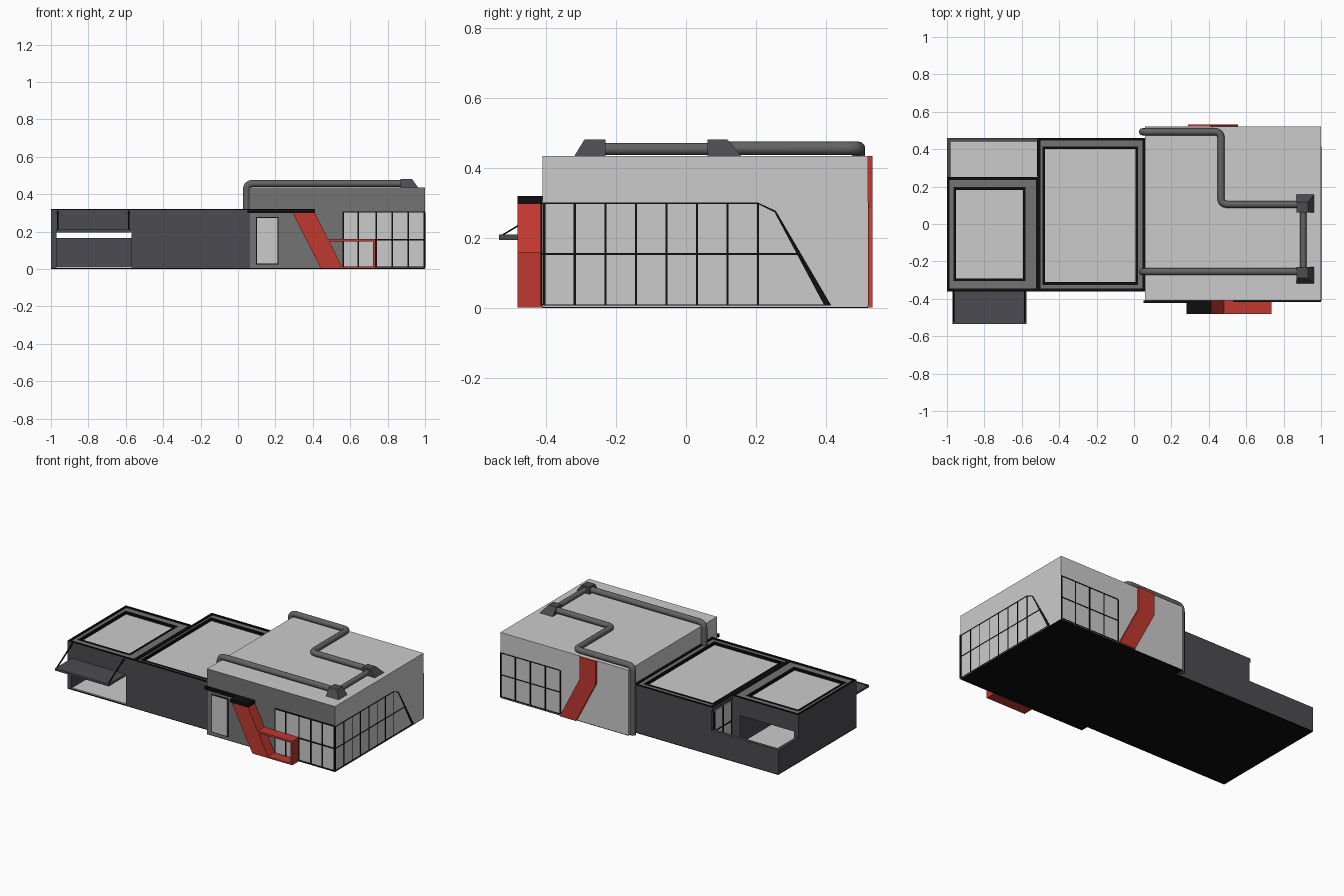
import bpy, bmesh
from mathutils import Vector

if "Cube" in bpy.data.objects:
    bpy.data.objects.remove(bpy.data.objects["Cube"])


def material(name, r, g, b):
    m = bpy.data.materials.new(name)
    m.diffuse_color = (r, g, b, 1)
    m.use_nodes = True
    m.node_tree.nodes["Principled BSDF"].inputs["Base Color"].default_value = m.diffuse_color
    return m


LIGHT = material("light grey", 0.60, 0.60, 0.60)
MID = material("mid grey", 0.175, 0.175, 0.175)
DARK = material("dark grey", 0.072, 0.070, 0.080)
BLACK = material("black", 0.004, 0.004, 0.004)
RED = material("red", 0.52, 0.04, 0.028)
PIPE = material("pipe grey", 0.125, 0.125, 0.125)


def add_object(name, bm, mat):
    bmesh.ops.recalc_face_normals(bm, faces=bm.faces)
    me = bpy.data.meshes.new(name)
    bm.to_mesh(me)
    bm.free()
    me.materials.append(mat)
    ob = bpy.data.objects.new(name, me)
    bpy.context.collection.objects.link(ob)
    return ob


def boxes(name, mat, *ranges):
    """One object from boxes given as (x0, x1, y0, y1, z0, z1)."""
    bm = bmesh.new()
    for x0, x1, y0, y1, z0, z1 in ranges:
        verts = bmesh.ops.create_cube(bm, size=1)["verts"]
        for v in verts:
            v.co = (x1 if v.co.x > 0 else x0,
                    y1 if v.co.y > 0 else y0,
                    z1 if v.co.z > 0 else z0)
    return add_object(name, bm, mat)


def ring(name, mat, x0, x1, y0, y1, t, z0, z1):
    return boxes(name, mat,
                 (x0, x1, y0, y0 + t, z0, z1), (x0, x1, y1 - t, y1, z0, z1),
                 (x0, x0 + t, y0 + t, y1 - t, z0, z1),
                 (x1 - t, x1, y0 + t, y1 - t, z0, z1))


def prism(name, mat, pts, axis, a, b):
    """Extrude an (x, z) or (y, z) profile along the y or x axis."""
    bm = bmesh.new()
    place = (lambda p: (p[0], a, p[1])) if axis == "y" else (lambda p: (a, p[0], p[1]))
    face = bm.faces.new([bm.verts.new(place(p)) for p in pts])
    out = bmesh.ops.extrude_face_region(bm, geom=[face])["geom"]
    shift = (0, b - a, 0) if axis == "y" else (b - a, 0, 0)
    bmesh.ops.translate(bm, verts=[g for g in out if isinstance(g, bmesh.types.BMVert)], vec=shift)
    return add_object(name, bm, mat)


def pipe(name, pts, radius, bend=0.035):
    """Round pipe through the points with rounded elbows."""
    pts = [Vector(p) for p in pts]
    path = [pts[0]]
    for a, p, b in zip(pts, pts[1:], pts[2:]):
        s, e = p + (a - p).normalized() * bend, p + (b - p).normalized() * bend
        for i in range(7):
            t = i / 6
            path.append(s * (1 - t) ** 2 + p * 2 * t * (1 - t) + e * t * t)
    path.append(pts[-1])
    cu = bpy.data.curves.new(name, "CURVE")
    cu.dimensions = "3D"
    cu.bevel_depth = radius
    cu.bevel_resolution = 4
    cu.use_fill_caps = True
    sp = cu.splines.new("POLY")
    sp.points.add(len(path) - 1)
    for q, co in zip(sp.points, path):
        q.co = (*co, 1)
    tmp = bpy.data.objects.new(name + "_path", cu)
    bpy.context.collection.objects.link(tmp)
    bpy.context.view_layer.update()
    me = bpy.data.meshes.new_from_object(tmp.evaluated_get(bpy.context.evaluated_depsgraph_get()))
    bpy.data.objects.remove(tmp)
    me.materials.clear()
    me.materials.append(PIPE)
    for f in me.polygons:
        f.use_smooth = len(f.vertices) == 4
    ob = bpy.data.objects.new(name, me)
    bpy.context.collection.objects.link(ob)


# Main hall: light walls, mid grey front
hall = boxes("main_hall", LIGHT, (0.06, 1, -0.41, 0.52, 0.004, 0.435))
hall.data.materials.append(MID)
for f in hall.data.polygons:
    if f.normal.y < -0.5:
        f.material_index = 1

# Black underside
boxes("base_plate", BLACK, (-1, 0.06, -0.36, 0.46, 0, 0.005), (0.06, 1, -0.41, 0.52, 0, 0.004))

# Low wing: closed block, covered passage and walled terrace
boxes("wing_block", DARK, (-0.51, 0.06, -0.36, 0.46, 0.005, 0.295))
boxes("passage_walls", DARK,
      (-1, -0.97, -0.36, 0.25, 0.005, 0.20), (-0.57, -0.51, -0.36, 0.25, 0.005, 0.20),
      (-1, -0.51, -0.36, 0.25, 0.20, 0.295))
boxes("terrace_walls", DARK, (-1, -0.51, 0.44, 0.46, 0.005, 0.165),
      (-1, -0.98, 0.25, 0.44, 0.005, 0.165))
boxes("terrace_floor", LIGHT, (-0.98, -0.51, -0.355, 0.44, 0.005, 0.012))

# Roofs of the wing: parapet, black rim, grey deck and recessed light panels
def roof(name, x0, x1, y0, y1, px0, px1, py0, py1):
    ring(name + "_parapet", DARK, x0, x1, y0, y1, 0.014, 0.295, 0.316)
    ring(name + "_rim", BLACK, x0, x1, y0, y1, 0.014, 0.316, 0.32)
    boxes(name + "_deck", MID,
          (x0 + 0.014, x1 - 0.014, y0 + 0.014, py0, 0.295, 0.313),
          (x0 + 0.014, x1 - 0.014, py1, y1 - 0.014, 0.295, 0.313),
          (x0 + 0.014, px0, py0, py1, 0.295, 0.313),
          (px1, x1 - 0.014, py0, py1, 0.295, 0.313))
    ring(name + "_panel_border", BLACK, px0, px1, py0, py1, 0.014, 0.295, 0.315)
    boxes(name + "_panel", LIGHT,
          (px0 + 0.014, px1 - 0.014, py0 + 0.014, py1 - 0.014, 0.295, 0.30))


roof("small_roof", -1, -0.51, -0.36, 0.25, -0.965, -0.58, -0.305, 0.197)
roof("large_roof", -0.515, 0.06, -0.36, 0.46, -0.49, 0.022, -0.325, 0.415)

# Terrace window on the wing's inner wall
boxes("terrace_window", LIGHT, (-0.516, -0.51, 0.26, 0.44, 0.012, 0.285))
boxes("terrace_window_bars", BLACK,
      *[(-0.519, -0.51, y - 0.005, y + 0.005, 0.012, 0.285) for y in (0.262, 0.35, 0.437)],
      (-0.519, -0.51, 0.26, 0.44, 0.15, 0.157))

# Awning with tie bars
boxes("awning", DARK, (-0.97, -0.575, -0.535, -0.36, 0.195, 0.21))
for side, x in (("left", -0.965), ("right", -0.585)):
    prism("awning_tie_" + side, BLACK,
          [(-0.53, 0.208), (-0.522, 0.208), (-0.36, 0.304), (-0.36, 0.311)], "x", x - 0.004, x + 0.004)

# Front door and front window
boxes("door_frame", BLACK, (0.097, 0.217, -0.414, -0.41, 0.025, 0.277))
boxes("door_pane", LIGHT, (0.102, 0.212, -0.416, -0.41, 0.03, 0.272))
boxes("front_window", LIGHT, (0.56, 0.999, -0.413, -0.41, 0.01, 0.305))
boxes("front_window_bars", BLACK,
      *[(x - 0.004, x + 0.004, -0.416, -0.41, 0.01, 0.305)
        for x in (0.562, 0.642, 0.738, 0.824, 0.91, 0.997)],
      (0.53, 1, -0.416, -0.41, 0.153, 0.161),
      (0.56, 1, -0.416, -0.41, 0.301, 0.307), (0.56, 1, -0.416, -0.41, 0.007, 0.012))

# Side window bars with slanted end
boxes("side_window_bars", BLACK,
      *[(1 - 0.004, 1.002, y - 0.003, y + 0.003, 0.01, 0.30)
        for y in [-0.405 + 0.0872 * i for i in range(8)]],
      (0.996, 1.002, -0.41, 0.325, 0.152, 0.157),
      (0.996, 1.002, -0.41, 0.207, 0.297, 0.302), (0.996, 1.002, -0.41, 0.41, 0.007, 0.011))
prism("side_window_slant", BLACK,
      [(0.205, 0.302), (0.257, 0.278), (0.415, 0.008), (0.395, 0.008), (0.253, 0.274), (0.205, 0.298)],
      "x", 0.996, 1.002)

# Back window bars
boxes("back_window_bars", BLACK,
      *[(x - 0.004, x + 0.004, 0.516, 0.522, 0.01, 0.30) for x in (0.56, 0.67, 0.78, 0.89, 0.996)],
      *[(0.56, 1, 0.516, 0.522, z - 0.003, z + 0.003) for z in (0.01, 0.155, 0.30)])

# Black canopy, red slanted fin and red entrance frame
boxes("canopy", BLACK, (0.05, 0.28, -0.422, -0.41, 0.298, 0.32), (0.28, 0.412, -0.482, -0.41, 0.298, 0.32))
prism("front_fin", RED, [(0.293, 0.298), (0.412, 0.298), (0.562, 0.002), (0.443, 0.002)],
      "y", -0.482, -0.41)
boxes("entrance_frame", RED, (0.482, 0.736, -0.482, -0.41, 0.148, 0.161),
      (0.723, 0.736, -0.482, -0.41, 0.012, 0.148), (0.55, 0.736, -0.482, -0.41, 0.002, 0.012))
prism("back_fin", RED,
      [(0.29, 0.435), (0.41, 0.435), (0.41, 0.285), (0.556, 0.002), (0.437, 0.002), (0.29, 0.285)],
      "y", 0.515, 0.533)

# Roof pipes
Z = 0.457
pipe("front_pipe", [(0.045, -0.255, 0.30), (0.045, -0.255, Z), (0.90, -0.255, Z)], 0.019)
pipe("back_pipe", [(0.045, 0.493, 0.002), (0.045, 0.493, Z), (0.465, 0.493, Z),
                   (0.465, 0.105, Z), (0.90, 0.105, Z)], 0.019)
pipe("linking_pipe", [(0.905, -0.25, 0.455), (0.905, 0.10, 0.455)], 0.017)

# Roof vents: sloped on the outer sides
for name, inner, outer, top in (("front_vent", -0.23, -0.322, -0.29), ("back_vent", 0.062, 0.162, 0.118)):
    ob = boxes(name, DARK, (0.87, 0.967, min(inner, outer), max(inner, outer), 0.43, 0.482))
    for v in ob.data.vertices:
        if v.co.z > 0.45:
            v.co.x = min(v.co.x, 0.93)
            if abs(v.co.y - outer) < 1e-4:
                v.co.y = top
